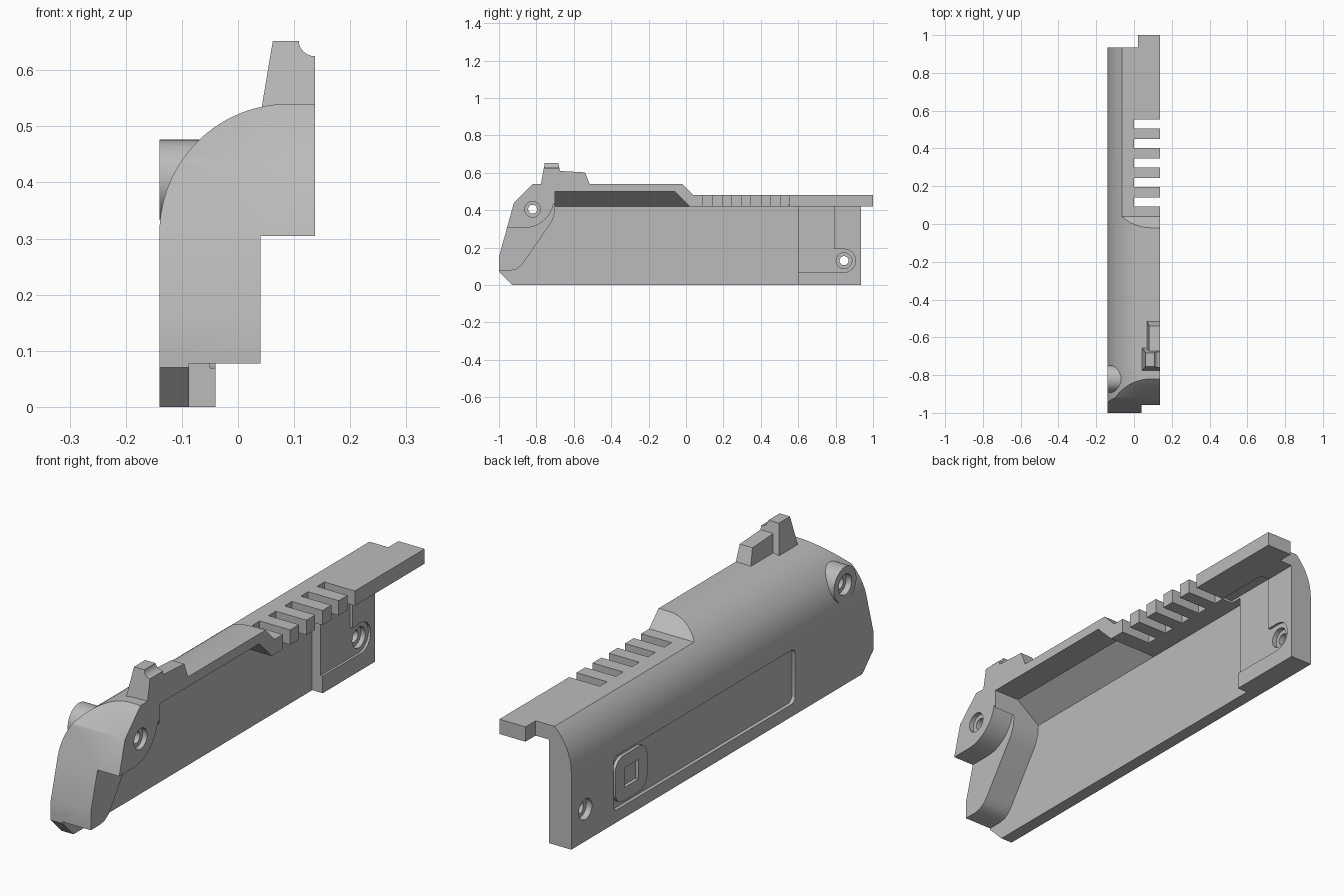
import bpy, bmesh, math
from mathutils import Vector

if "Cube" in bpy.data.objects:
    bpy.data.objects.remove(bpy.data.objects["Cube"], do_unlink=True)

grey = bpy.data.materials.new("plain grey")
grey.use_nodes = True
grey.diffuse_color = (0.5, 0.5, 0.5, 1)
grey.node_tree.nodes["Principled BSDF"].inputs["Base Color"].default_value = (0.5, 0.5, 0.5, 1)


def loft(name, lower, upper):
    """Closed solid between two matching loops of points."""
    bm = bmesh.new()
    a = [bm.verts.new(p) for p in lower]
    b = [bm.verts.new(p) for p in upper]
    bm.faces.new(a)
    bm.faces.new(b)
    for i in range(len(a)):
        j = (i + 1) % len(a)
        bm.faces.new((a[i], a[j], b[j], b[i]))
    bmesh.ops.recalc_face_normals(bm, faces=bm.faces)
    mesh = bpy.data.meshes.new(name)
    bm.to_mesh(mesh)
    bm.free()
    mesh.materials.append(grey)
    obj = bpy.data.objects.new(name, mesh)
    bpy.context.collection.objects.link(obj)
    return obj


def across(name, pts, lo, hi):
    """Side profile (y, z) extruded along x."""
    return loft(name, [(lo, y, z) for y, z in pts], [(hi, y, z) for y, z in pts])


def along(name, pts, lo, hi):
    """Cross-section (x, z) extruded along y."""
    return loft(name, [(x, lo, z) for x, z in pts], [(x, hi, z) for x, z in pts])


def box(name, x0, x1, y0, y1, z0, z1):
    return across(name, [(y0, z0), (y1, z0), (y1, z1), (y0, z1)], x0, x1)


def arc(cx, cy, r, start, end, n=12):
    angles = [math.radians(start + (end - start) * i / n) for i in range(n + 1)]
    return [(cx + r * math.cos(t), cy + r * math.sin(t)) for t in angles]


def disc(name, y, z, r, x0, x1):
    return across(name, arc(y, z, r, 0, 360, 32)[:-1], x0, x1)


def rounded(y0, y1, z0, z1, r):
    return (arc(y1 - r, z1 - r, r, 0, 90, 5) + arc(y0 + r, z1 - r, r, 90, 180, 5)
            + arc(y0 + r, z0 + r, r, 180, 270, 5) + arc(y1 - r, z0 + r, r, 270, 360, 5))


def combine(tool, operation="DIFFERENCE"):
    mod = shell.modifiers.new("shape", "BOOLEAN")
    mod.operation = operation
    mod.solver = "EXACT"
    mod.object = tool
    bpy.context.view_layer.objects.active = shell
    bpy.ops.object.modifier_apply(modifier=mod.name)
    bpy.data.objects.remove(tool, do_unlink=True)


MID = 0.137      # flat joining plane
OUT = -0.14      # outer wall

# Rounded housing trimmed to its side silhouette
shell = along("housing_half", [(MID, 0), (MID, 0.54)]
              + arc(0.09, 0.31, 0.23, 90, 180, 28) + [(OUT, 0)], -1, 1)
combine(across("silhouette", [(-0.93, 0), (-1, 0.07), (-1, 0.15), (-0.92, 0.44),
                              (-0.82, 0.54), (-0.02, 0.54), (0.04, 0.48), (1.0, 0.48),
                              (1.0, 0)], -0.5, 0.5), "INTERSECT")

# Main hollow, stopped by the rounded nose block
combine(across("main_hollow", [(0.6, -0.1), (0.6, 0.42), (-0.7, 0.42), (-0.703, 0.38),
                               (-0.715, 0.345), (-0.73, 0.32), (-0.865, 0.125),
                               (-0.885, 0.1), (-0.91, 0.083), (-0.94, 0.077),
                               (-1.1, 0.077), (-1.1, -0.1)], -0.087, 0.5))
combine(box("rear_hollow", -0.04, 0.5, 0.55, 1.1, -0.1, 0.42))
combine(across("nose_step", [(-0.6, -0.1), (-0.6, 0.42), (-0.7, 0.42)]
               + arc(-0.865, 0.465, 0.16, -10, -90) + [(-1.1, 0.305), (-1.1, -0.1)],
               0.04, 0.5))

# Sloped ceiling under the raised top
ceiling = [(-0.087, 0.42), (0.02, 0.5), (0.3, 0.5), (0.3, 0.41), (-0.087, 0.41)]
combine(loft("ceiling_hollow", [(x, -0.7, z) for x, z in ceiling],
             [(x, 0.44 - z, z) for x, z in ceiling]))

# Rear tongue, locking pocket and vent slots
combine(box("tongue_trim", -0.5, 0.02, 0.935, 1.1, -0.1, 0.6))
combine(across("rear_pocket", [(0.55, 0.07)] + arc(0.845, 0.13, 0.062, -90, 90)
               + [(0.79, 0.192), (0.79, 0.43), (0.55, 0.43)], -0.05, 0.0))
for i in range(5):
    y = 0.092 + 0.1035 * i
    combine(box("vent_slot", 0.0, 0.3, y, y + 0.047, 0.3, 0.6))

# Screw boss on the outer wall
combine(disc("screw_boss", -0.82, 0.405, 0.072, OUT, 0.02), "UNION")

# Stepped screw holes
for y, z, inner in ((-0.82, 0.405, MID), (0.845, 0.13, -0.05)):
    combine(disc("screw_hole", y, z, 0.024, -0.4, 0.4))
    combine(disc("outer_counterbore", y, z, 0.042, -0.4, OUT + 0.025))
    combine(disc("inner_counterbore", y, z, 0.042, inner - 0.02, 0.4))

# Sunken side panel with a raised pad and square socket
combine(across("side_panel", rounded(-0.5, 0.666, 0.05, 0.27, 0.025), -0.3, OUT + 0.015))
combine(across("side_pad", rounded(0.445, 0.65, 0.068, 0.252, 0.05), OUT + 0.002, -0.1), "UNION")
combine(box("pad_socket", -0.3, OUT + 0.016, 0.5, 0.592, 0.12, 0.2))


def taper(name, base, top, z0, z1, drop=0):
    """Tapered block; base and top are (x0, y0, y1)."""
    def ring(spec, z, d):
        x, y0, y1 = spec
        return [(x, y0, z), (MID, y0, z), (MID, y1, z - d), (x, y1, z - d)]
    return loft(name, ring(base, z0, 0), ring(top, z1, drop))


# Sight with a rounded notch, and the ramp behind it
rear_ramp = taper("sight_ramp", (0.066, -0.72, -0.505), (0.08, -0.72, -0.54), 0.515, 0.612, 0.01)
combine(rear_ramp, "UNION")
combine(taper("sight", (0.039, -0.78, -0.652), (0.062, -0.755, -0.683), 0.515, 0.652), "UNION")
combine(along("sight_notch", arc(MID, 0.654, 0.029, 0, 360, 24)[:-1], -0.9, -0.6))

# Smooth curved faces, keep crisp edges
bpy.ops.object.select_all(action="DESELECT")
shell.select_set(True)
bpy.context.view_layer.objects.active = shell
bpy.ops.object.shade_smooth_by_angle(angle=math.radians(30))
